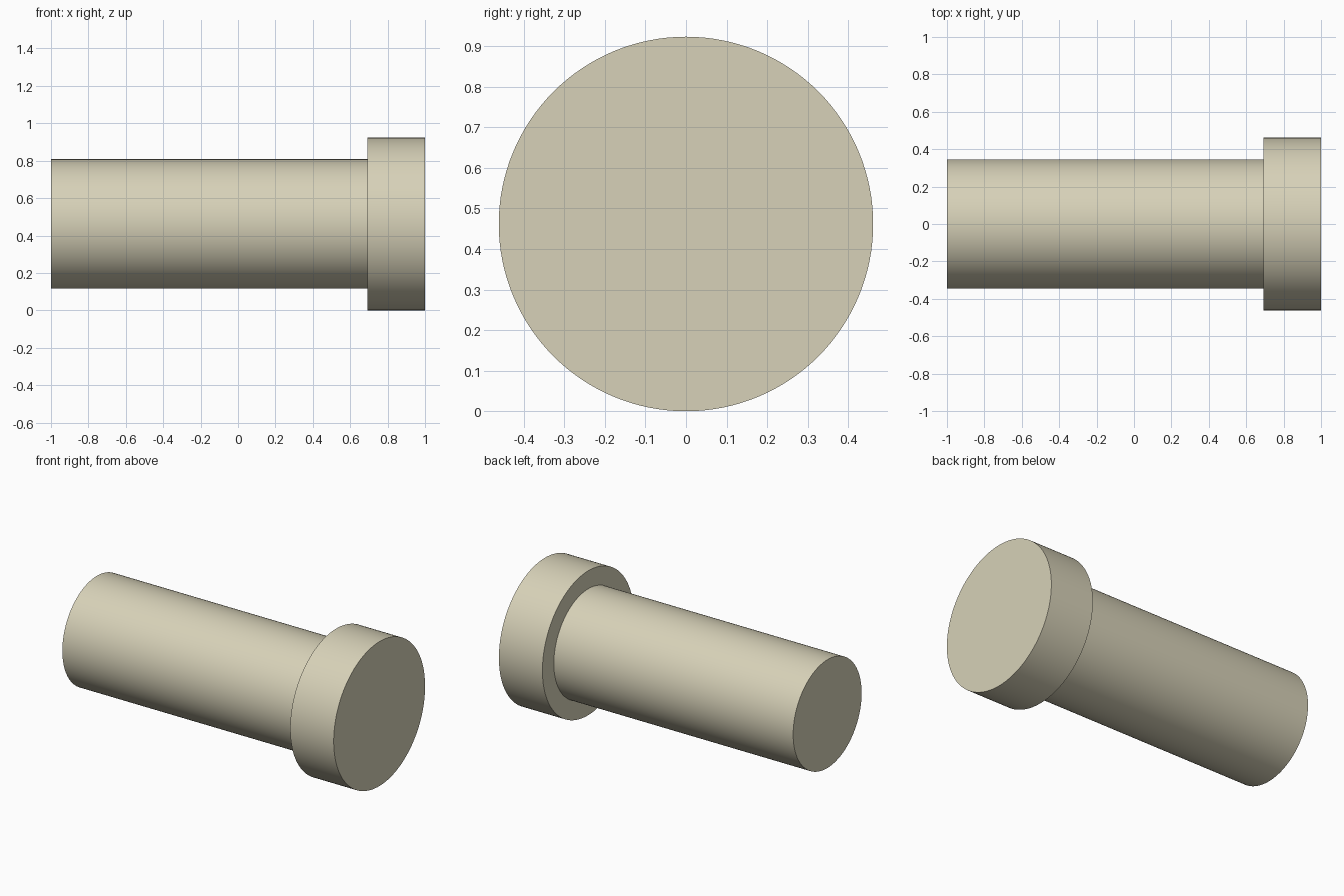
import bpy, bmesh, math

if "Cube" in bpy.data.objects:
    bpy.data.objects.remove(bpy.data.objects["Cube"])

UNIT = 1 / 13           # pin is 26 units long
SEGMENTS = 128
HEAD_R, SHAFT_R = 6 * UNIT, 4.5 * UNIT
SHOULDER_X = 1 - 4 * UNIT

# Stepped profile: (x, radius) from shaft tip to head face
profile = [(-1, SHAFT_R), (SHOULDER_X, SHAFT_R), (SHOULDER_X, HEAD_R), (1, HEAD_R)]


def turned_part(name, profile, axis_z):
    """Solid of revolution about an axis parallel to x, capped at both ends."""
    bm = bmesh.new()
    rings = []
    for x, r in profile:
        angles = [2 * math.pi * i / SEGMENTS for i in range(SEGMENTS)]
        rings.append([bm.verts.new((x, r * math.cos(a), r * math.sin(a))) for a in angles])
    for a, b in zip(rings, rings[1:]):
        for i in range(SEGMENTS):
            j = (i + 1) % SEGMENTS
            bm.faces.new((a[i], a[j], b[j], b[i]))
    bm.faces.new(rings[0])
    bm.faces.new(rings[-1])
    bmesh.ops.recalc_face_normals(bm, faces=bm.faces)
    mesh = bpy.data.meshes.new(name)
    bm.to_mesh(mesh)
    bm.free()
    obj = bpy.data.objects.new(name, mesh)
    obj.location.z = axis_z
    bpy.context.collection.objects.link(obj)
    return obj


# Headed pin: shaft and wider head in one turned piece
pin = turned_part("headed_pin", profile, HEAD_R)
mat = bpy.data.materials.new("pale_khaki")
mat.diffuse_color = (0.68, 0.64, 0.48, 1)
mat.use_nodes = True
mat.node_tree.nodes["Principled BSDF"].inputs["Base Color"].default_value = mat.diffuse_color
pin.data.materials.append(mat)

# Smooth round walls, sharp rims
bpy.context.view_layer.objects.active = pin
pin.select_set(True)
bpy.ops.object.shade_smooth_by_angle(angle=math.radians(30))
